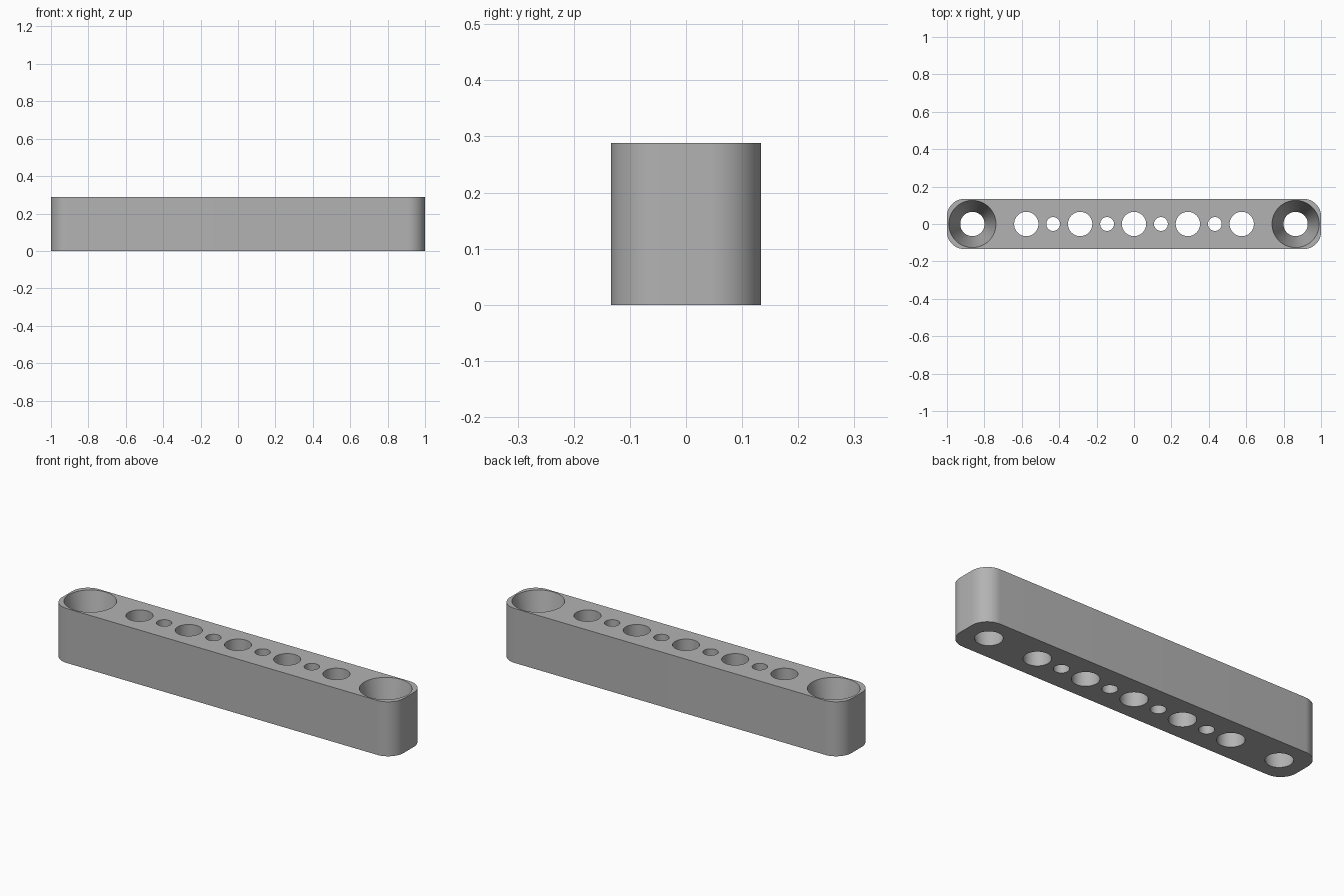
import bpy, bmesh, math

cube = bpy.data.objects.get("Cube")
if cube:
    bpy.data.objects.remove(cube, do_unlink=True)

LENGTH, WIDTH, HEIGHT = 2.0, 0.268, 0.288
CORNER = 0.092
PITCH = 0.288

grey = bpy.data.materials.new("plain_grey")
grey.use_nodes = True
colour = (0.45, 0.45, 0.45, 1)
grey.diffuse_color = colour
grey.node_tree.nodes["Principled BSDF"].inputs["Base Color"].default_value = colour


def finish(name, bm):
    bmesh.ops.recalc_face_normals(bm, faces=bm.faces)
    mesh = bpy.data.meshes.new(name)
    bm.to_mesh(mesh)
    bm.free()
    mesh.materials.append(grey)
    obj = bpy.data.objects.new(name, mesh)
    bpy.context.collection.objects.link(obj)
    return obj


# Bar with rounded vertical corners
bm = bmesh.new()
outline = []
for i, (sx, sy) in enumerate([(1, 1), (-1, 1), (-1, -1), (1, -1)]):
    cx, cy = sx * (LENGTH / 2 - CORNER), sy * (WIDTH / 2 - CORNER)
    for k in range(17):
        a = math.pi / 2 * (i + k / 16)
        outline.append(bm.verts.new((cx + CORNER * math.cos(a), cy + CORNER * math.sin(a), 0)))
base = bm.faces.new(outline)
top = bmesh.ops.extrude_face_region(bm, geom=[base])["geom"]
bmesh.ops.translate(bm, vec=(0, 0, HEIGHT), verts=[v for v in top if isinstance(v, bmesh.types.BMVert)])
bar = finish("drilled_bar", bm)

# Hole cutters: each is a round profile running past both faces of the bar
bm = bmesh.new()


def drill(x, r_bottom, r_top):
    over = 0.1
    slope = (r_top - r_bottom) / HEIGHT * over
    ret = bmesh.ops.create_cone(bm, cap_ends=True, segments=64, radius1=r_bottom - slope,
                                radius2=r_top + slope, depth=HEIGHT + 2 * over)
    bmesh.ops.translate(bm, vec=(x, 0, HEIGHT / 2), verts=ret["verts"])


for n in range(-2, 3):
    drill(n * PITCH, 0.065, 0.065)           # large straight holes
for n in (-1.5, -0.5, 0.5, 1.5):
    drill(n * PITCH, 0.037, 0.037)           # small holes between them
for side in (-1, 1):
    drill(side * 3 * PITCH, 0.065, 0.126)    # tapered end holes
cutter = finish("hole_cutter", bm)
cutter.hide_render = True

# Cut the holes, then remove the cutter
cut = bar.modifiers.new("holes", "BOOLEAN")
cut.operation = "DIFFERENCE"
cut.solver = "EXACT"
cut.object = cutter
bpy.ops.object.select_all(action="DESELECT")
bpy.context.view_layer.objects.active = bar
bar.select_set(True)
bpy.ops.object.modifier_apply(modifier=cut.name)
bpy.data.objects.remove(cutter, do_unlink=True)
bpy.ops.object.shade_smooth_by_angle(angle=math.radians(30))
